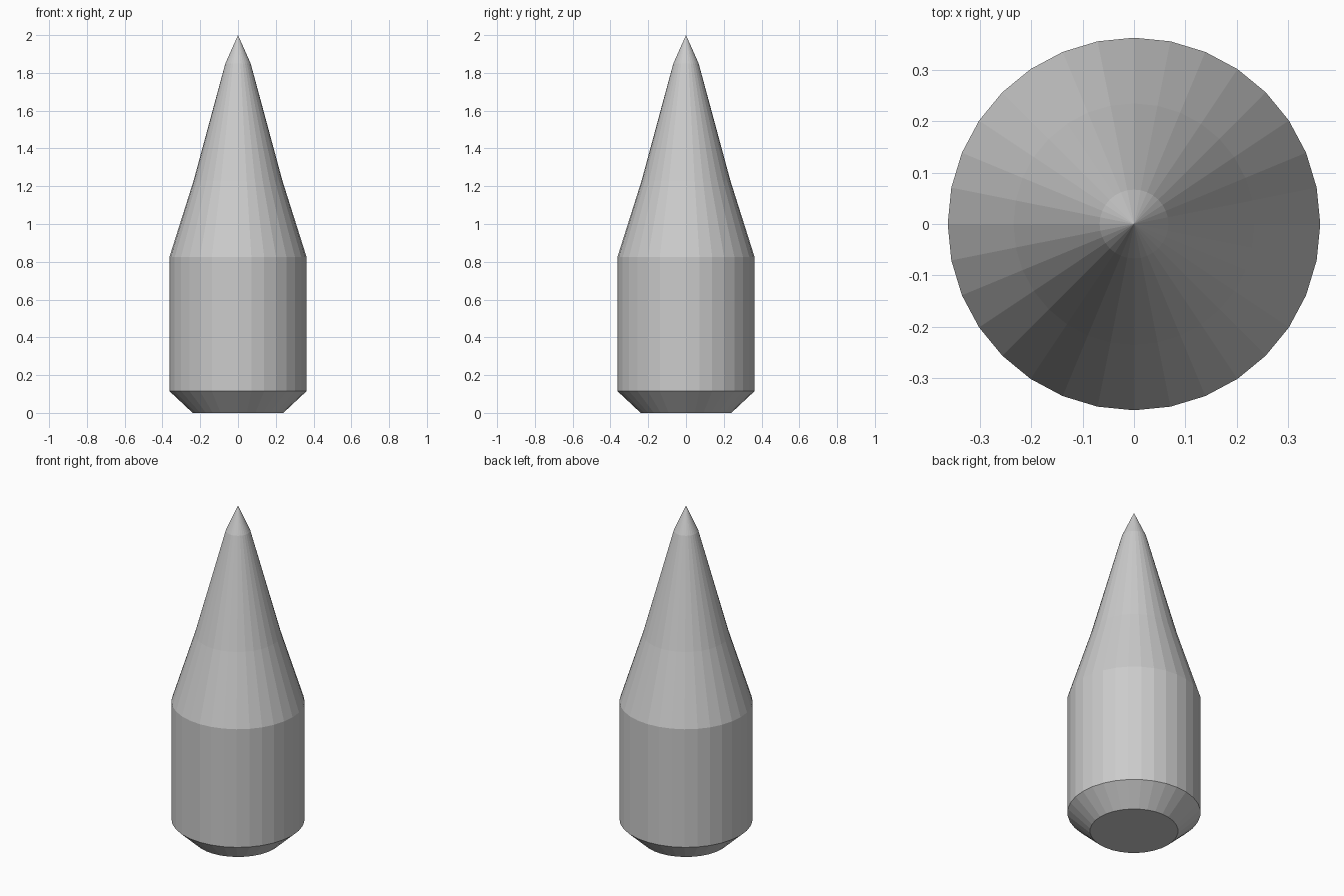
import bpy
import bmesh
from math import cos, sin, tau

cube = bpy.data.objects.get("Cube")
if cube:
    bpy.data.objects.remove(cube, do_unlink=True)

SIDES = 32


def make_material(name, rgba):
    mat = bpy.data.materials.new(name)
    mat.use_nodes = True
    mat.diffuse_color = rgba
    mat.node_tree.nodes["Principled BSDF"].inputs["Base Color"].default_value = rgba
    return mat


def lathe(name, profile, tip_z, mat):
    """Flat-faced solid of revolution with a capped base and a pointed tip."""
    bm = bmesh.new()
    rings = [[bm.verts.new((r * cos(tau * i / SIDES), r * sin(tau * i / SIDES), z))
              for i in range(SIDES)] for r, z in profile]
    tip = bm.verts.new((0, 0, tip_z))
    bm.faces.new(rings[0][::-1])
    for i in range(SIDES):
        j = (i + 1) % SIDES
        for low, high in zip(rings, rings[1:]):
            bm.faces.new((low[i], low[j], high[j], high[i]))
        bm.faces.new((rings[-1][i], rings[-1][j], tip))
    mesh = bpy.data.meshes.new(name)
    bm.to_mesh(mesh)
    bm.free()
    mesh.materials.append(mat)
    obj = bpy.data.objects.new(name, mesh)
    bpy.context.collection.objects.link(obj)
    return obj


grey = make_material("light grey", (0.6, 0.6, 0.6, 1))

# Chamfered base, straight body, two-step taper and sharp tip
lathe("pointed_body",
      [(0.24, 0), (0.363, 0.115), (0.363, 0.825), (0.235, 1.23), (0.067, 1.85)],
      2, grey)
